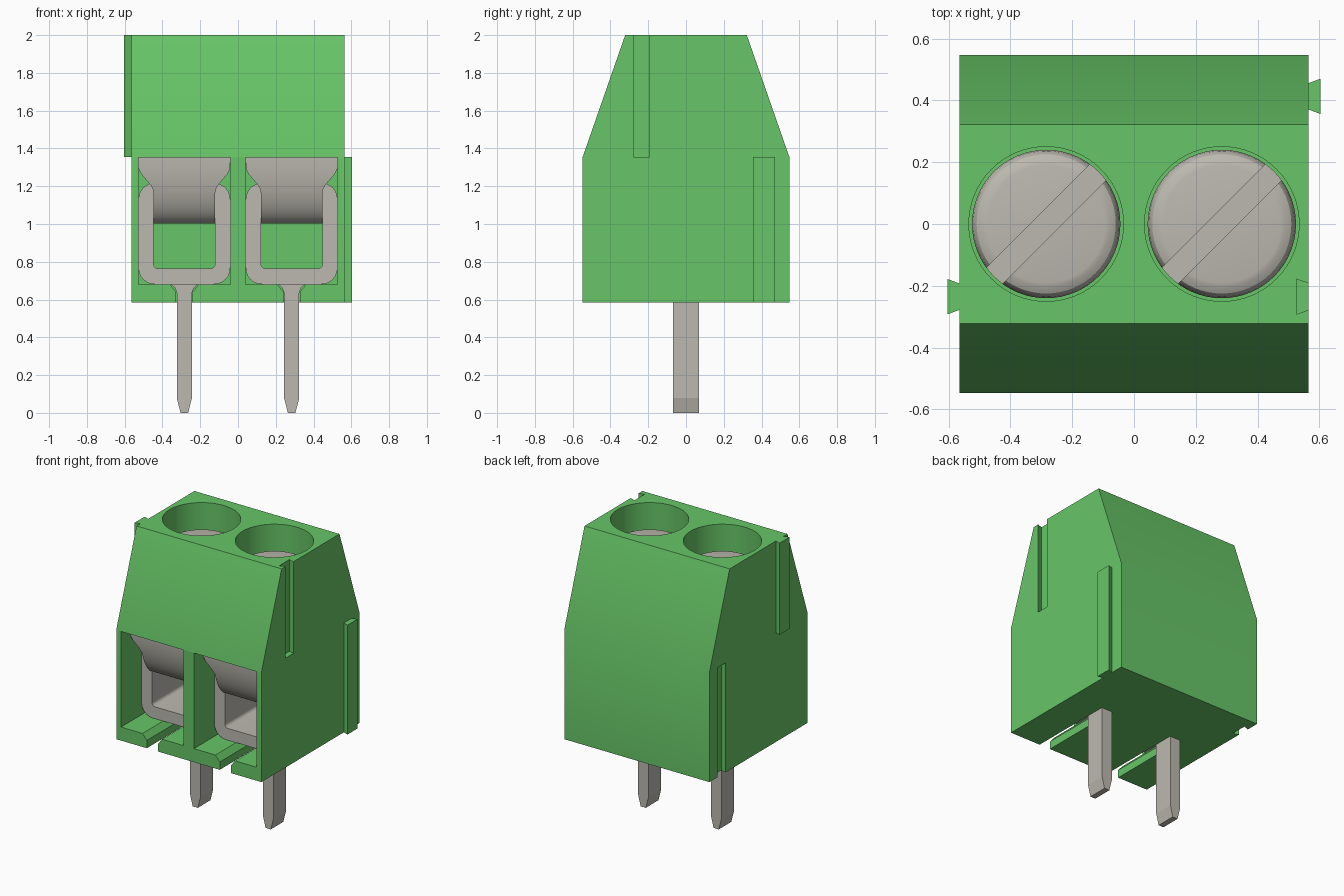
import bpy, bmesh, math
from mathutils import Matrix, Vector

cube = bpy.data.objects.get("Cube")
if cube:
    bpy.data.objects.remove(cube, do_unlink=True)


def material(name, rgb):
    m = bpy.data.materials.new(name)
    m.use_nodes = True
    m.diffuse_color = (*rgb, 1)
    m.node_tree.nodes["Principled BSDF"].inputs["Base Color"].default_value = (*rgb, 1)
    return m


GREEN = material("green plastic", (0.135, 0.56, 0.135))
METAL = material("tinned metal", (0.50, 0.485, 0.43))


def finish(name, bm, mat):
    bmesh.ops.recalc_face_normals(bm, faces=bm.faces)
    me = bpy.data.meshes.new(name)
    bm.to_mesh(me)
    bm.free()
    me.materials.append(mat)
    ob = bpy.data.objects.new(name, me)
    bpy.context.collection.objects.link(ob)
    return ob


def loft(name, rings, mat, closed=False):
    """Skin a list of equal-length point rings; cap the ends or close the loop."""
    bm = bmesh.new()
    rows = [[bm.verts.new(p) for p in r] for r in rings]
    n = len(rows[0])
    pairs = list(zip(rows, rows[1:])) + ([(rows[-1], rows[0])] if closed else [])
    for a, b in pairs:
        for i in range(n):
            j = (i + 1) % n
            bm.faces.new((a[i], a[j], b[j], b[i]))
    if not closed:
        bm.faces.new(rows[0])
        bm.faces.new(rows[-1])
    return finish(name, bm, mat)


def prism(name, pts, axis, lo, hi, mat):
    """Extrude a 2D outline along the x, y or z axis."""
    def place(p, t):
        q = list(p)
        q.insert("xyz".index(axis), t)
        return q
    return loft(name, [[place(p, t) for p in pts] for t in (lo, hi)], mat)


def rect(u0, u1, v0, v1):
    return [(u0, v0), (u1, v0), (u1, v1), (u0, v1)]


def circle(cx, cy, r, n=64):
    return [(cx + r * math.cos(math.tau * i / n), cy + r * math.sin(math.tau * i / n))
            for i in range(n)]


def round_rect(cx, cz, hw, hh, r, n=6):
    pts = []
    for k, (sx, sz) in enumerate([(1, 1), (-1, 1), (-1, -1), (1, -1)]):
        for i in range(n + 1):
            a = math.pi / 2 * (k + i / n)
            pts.append((cx + sx * (hw - r) + r * math.cos(a), cz + sz * (hh - r) + r * math.sin(a)))
    return pts


def cut(ob, cutters):
    """Apply boolean differences, then discard the cutters."""
    for c in cutters:
        c.hide_render = True
        m = ob.modifiers.new("cut", "BOOLEAN")
        m.operation, m.solver, m.object = "DIFFERENCE", "EXACT", c
    dg = bpy.context.evaluated_depsgraph_get()
    dg.update()
    me = bpy.data.meshes.new_from_object(ob.evaluated_get(dg))
    ob.modifiers.clear()
    ob.data = me
    for c in cutters:
        bpy.data.objects.remove(c, do_unlink=True)


def smooth(ob):
    bpy.ops.object.select_all(action="DESELECT")
    ob.select_set(True)
    bpy.context.view_layer.objects.active = ob
    bpy.ops.object.shade_smooth_by_angle(angle=math.radians(30))


W, PX = 0.565, 0.284      # half width of housing, pole offset
Z0, Z1 = 0.585, 1.355     # housing underside, shoulder height


def dovetail(x, out, yc, sgn):
    """Outline that flares from the side face towards x + out."""
    return [(x - sgn * 0.002, yc - 0.042), (x + out, yc - 0.057),
            (x + out, yc + 0.057), (x - sgn * 0.002, yc + 0.042)]


# Housing with a tapered top
housing = prism("housing", [(-0.547, Z0), (-0.547, Z1), (-0.322, 2), (0.322, 2),
                            (0.547, Z1), (0.547, Z0)], "x", -W, W, GREEN)
cutters = []
for s in (-1, 1):
    x = s * PX
    # Screw well, wire chamber and pin slot
    cutters.append(prism("well_cutter", circle(x, 0, 0.25), "z", 1.45, 2.1, GREEN))
    cutters.append(prism("chamber_cutter", rect(x - 0.244, x + 0.244, 0.68, Z1 - 0.002),
                         "y", -0.7, 0.32, GREEN))
    half = [(0.043, 0.5), (0.043, 0.64), (0.085, 0.69)]
    cutters.append(prism("slot_cutter", [(x + u, z) for u, z in half] +
                         [(x - u, z) for u, z in reversed(half)], "y", -0.7, 0.071, GREEN))
# Interlocking grooves on the sides
cutters.append(prism("upper_groove_cutter", dovetail(W, -0.04, -0.235, -1), "z", Z1, 2.1, GREEN))
cutters.append(prism("lower_groove_cutter", dovetail(-W, 0.04, 0.413, 1), "z", 0.5, Z1, GREEN))
cut(housing, cutters)
smooth(housing)

# Interlocking ribs
prism("upper_rib", dovetail(-W, -0.038, -0.235, -1), "z", Z1, 2, GREEN)
prism("lower_rib", dovetail(W, 0.038, 0.413, 1), "z", Z0, Z1, GREEN)

for s, side in ((-1, "right"), (1, "left")):
    x = s * PX

    # Screw head with rounded rim and diagonal slot
    prof = [(0.24, 1.45), (0.24, 1.78), (0.236, 1.805), (0.225, 1.822), (0.205, 1.832), (0.19, 1.835)]
    screw = loft(side + "_screw", [[(*p, z) for p in circle(x, 0, r)] for r, z in prof], METAL)
    slot = prism("screw_slot_cutter", rect(-0.4, 0.4, -0.037, 0.037), "z", 1.75, 1.95, METAL)
    slot.data.transform(Matrix.Translation(Vector((x, 0, 0))) @ Matrix.Rotation(math.pi / 4, 4, "Z"))
    cut(screw, [slot])
    smooth(screw)

    # Clamp cage: a rounded square tube
    outer = round_rect(x, 0.949, 0.243, 0.268, 0.085)
    inner = round_rect(x, 0.949, 0.163, 0.185, 0.025)
    cage = loft(side + "_clamp_cage",
                [[(u, y, z) for u, z in ring] for ring, y in
                 ((outer, -0.32), (outer, 0.3), (inner, 0.3), (inner, -0.32))], METAL, closed=True)
    smooth(cage)

    # Curved wire guard that narrows into the cage
    rings = []
    for i in range(19):
        a = math.pi / 2 * i / 18
        y, z = -0.45 + 0.16 * (1 - math.cos(a)), Z1 - 0.352 * math.sin(a)
        t = min(1, max(0, (1.30 - z) / 0.13))
        w = 0.243 - 0.08 * t * t * (3 - 2 * t)
        rings.append([(x - w, y, z), (x + w, y, z), (x + w, y + 0.05, z), (x - w, y + 0.05, z)])
    smooth(loft(side + "_wire_guard", rings, METAL))

    # Solder pin with tapered tip and flared shoulder
    half = [(0.02, 0), (0.04, 0.078), (0.04, 0.635), (0.05, 0.662), (0.075, 0.685)]
    prism(side + "_pin", [(x + u, z) for u, z in half] + [(x - u, z) for u, z in reversed(half)],
          "y", -0.07, 0.07, METAL)
